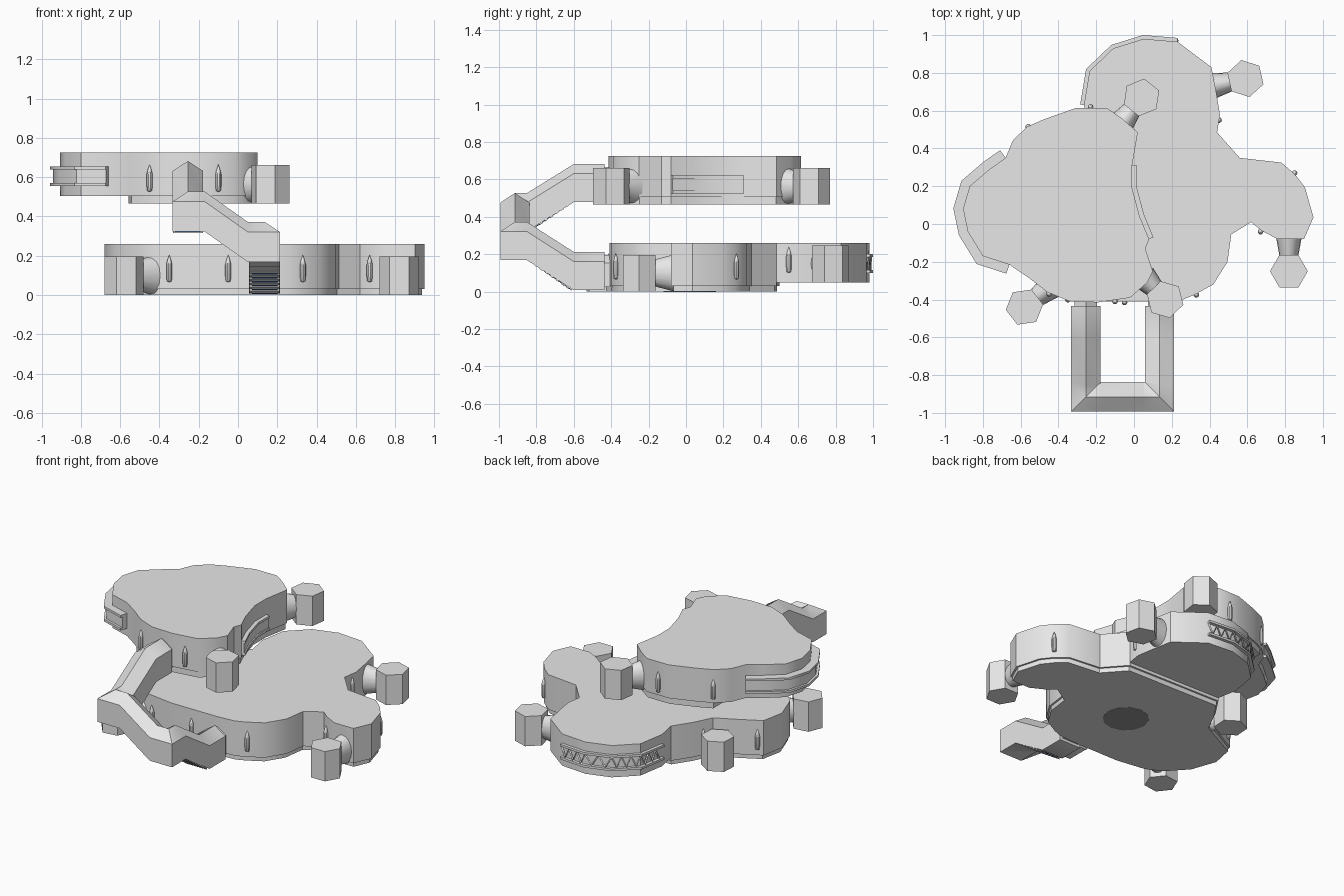
import bpy, bmesh
from math import atan2, cos, sin, radians
from mathutils import Vector, Matrix

if "Cube" in bpy.data.objects:
    bpy.data.objects.remove(bpy.data.objects["Cube"])


def material(name, colour):
    mat = bpy.data.materials.new(name)
    mat.use_nodes = True
    mat.diffuse_color = (*colour, 1)
    mat.node_tree.nodes["Principled BSDF"].inputs["Base Color"].default_value = (*colour, 1)
    return mat


GREY = material("hull grey", (0.8, 0.8, 0.8))
BLUE = material("glass blue", (0.03, 0.1, 0.28))
DARK = material("vent grey", (0.3, 0.3, 0.3))


def finish(name, bm, mat=GREY):
    bmesh.ops.recalc_face_normals(bm, faces=bm.faces)
    mesh = bpy.data.meshes.new(name)
    bm.to_mesh(mesh)
    bm.free()
    mesh.materials.append(mat)
    obj = bpy.data.objects.new(name, mesh)
    bpy.context.collection.objects.link(obj)
    bpy.ops.object.select_all(action='DESELECT')
    obj.select_set(True)
    bpy.context.view_layer.objects.active = obj
    bpy.ops.object.shade_smooth_by_angle(angle=radians(35))
    return obj


def prism(name, outline, bottom, top, mat=GREY):
    bm = bmesh.new()
    face = bm.faces.new([bm.verts.new((x, y, bottom)) for x, y in outline])
    new = bmesh.ops.extrude_face_region(bm, geom=[face])["geom"]
    bmesh.ops.translate(bm, vec=(0, 0, top - bottom),
                        verts=[v for v in new if isinstance(v, bmesh.types.BMVert)])
    return finish(name, bm, mat)


def offset(points, distance, closed=False):
    """Mitred sideways offset, to the right of the walking direction."""
    pts = [Vector(p) for p in points]
    count = len(pts)
    normals = []
    for i in range(count if closed else count - 1):
        d = (pts[(i + 1) % count] - pts[i]).normalized()
        normals.append(Vector((d.y, -d.x)))
    result = []
    for i, p in enumerate(pts):
        before = normals[i - 1] if closed or i > 0 else normals[0]
        after = normals[i] if i < len(normals) else normals[-1]
        result.append(p + (before + after) * distance / (1 + before.dot(after)))
    return result


def strip(name, points, out, bottom, top):
    inner = offset(points, -0.01)
    return prism(name, inner + offset(points, out)[::-1], bottom, top)


def window_band(name, points, out, bottom, top, pane):
    strip(name + "_lower_lip", points, out, bottom, bottom + 0.015)
    strip(name + "_upper_lip", points, out, top - 0.015, top)
    if pane:
        strip(name + "_pane", points, out * 0.7, bottom, top)


# Slab outlines, counter-clockwise
lower = [(0, -.41), (.14, -.41), (.26, -.4), (.32, -.375), (.42, -.32), (.495, -.2),
         (.515, -.055), (.62, .01), (.675, -.035), (.76, -.08), (.9, -.08), (.95, .035),
         (.905, .195), (.85, .265), (.78, .325), (.56, .35), (.44, .485), (.455, .58),
         (.435, .7), (.41, .83), (.23, .965), (.05, .98), (-.11, .93), (-.235, .81),
         (-.265, .63), (-.24, .5), (-.32, .38), (-.38, .26), (-.5, .2), (-.65, .12),
         (-.68, -.03), (-.62, -.2), (-.5, -.33), (-.4, -.38), (-.2, -.41)]
upper = [(-.065, .56), (-.145, .615), (-.305, .615), (-.475, .555), (-.565, .515),
         (-.64, .445), (-.68, .35), (-.765, .29), (-.87, .2), (-.905, .08), (-.88, -.04),
         (-.8, -.17), (-.66, -.215), (-.55, -.29), (-.46, -.36), (-.34, -.41), (-.19, -.415),
         (-.02, -.39), (.07, -.31), (.1, -.25), (.06, -.13), (.08, -.08), (.03, .04),
         (-.01, .19), (-.01, .31), (.02, .485)]

# Slabs with raised window lobes and slightly inset base plates
prism("lower_slab", lower, 0.05, 0.26)
prism("upper_slab", upper, 0.505, 0.725)
lower_base = [p for p in lower if p[1] < 0.51]
upper_base = [p for p in upper if p[0] > -0.6]
prism("lower_rim", lower_base, 0.03, 0.05)
prism("lower_base", offset(lower_base, -0.012, True), 0, 0.03)
prism("upper_base", offset(upper_base, -0.008, True), 0.465, 0.505)

# Window bands
north = [p for p in lower if p[1] > 0.6 and p[0] < 0.3]
west = [p for p in upper if p[0] < -0.65]
east = upper[-5:-1]
window_band("north_window", north, 0.02, 0.1, 0.2, False)
window_band("west_window", west, 0.05, 0.555, 0.655, True)
window_band("east_window", east, 0.025, 0.525, 0.62, True)

# Zigzag truss inside the north window
zigzag = []
edge = offset(north, 0.006)
for a, b in zip(edge, edge[1:]):
    steps = 2 * max(1, round((b - a).length / 0.07))
    for k in range(steps):
        zigzag.append((*a.lerp(b, k / steps), 0.115 if k % 2 else 0.185))
curve = bpy.data.curves.new("north_window_truss", 'CURVE')
curve.dimensions = '3D'
curve.bevel_depth = 0.008
curve.bevel_resolution = 0
curve.materials.append(GREY)
spline = curve.splines.new('POLY')
spline.points.add(len(zigzag) - 1)
for point, co in zip(spline.points, zigzag):
    point.co = (*co, 1)
bpy.context.collection.objects.link(bpy.data.objects.new("north_window_truss", curve))


# Hexagonal towers on flared necks
def tower(name, x, y, z, wall_x, wall_y):
    way = Vector((wall_x - x, wall_y - y, 0))
    turn = atan2(way.y, way.x)
    ring = [turn + radians(30 + 60 * i) for i in range(6)]
    prism(name, [(x + 0.1 * cos(a), y + 0.1 * sin(a)) for a in ring], z, z + 0.197)
    bm = bmesh.new()
    bmesh.ops.create_cone(bm, cap_ends=True, segments=16, radius1=0.05, radius2=0.1,
                          depth=way.length,
                          matrix=Matrix.Translation((x, y, z + 0.1)) @ Matrix.Rotation(turn, 4, 'Z')
                          @ Matrix.Diagonal((1, 0.7, 1, 1)) @ Matrix.Rotation(radians(90), 4, 'Y')
                          @ Matrix.Translation((0, 0, way.length / 2)))
    finish(name + "_neck", bm)


tower("north_tower", .59, .77, .05, .41, .73)
tower("east_tower", .82, -.25, 0, .82, -.06)
tower("south_west_tower", -.58, -.44, 0, -.44, -.33)
tower("west_tower", -.47, .34, 0, -.4, .2)
tower("upper_north_tower", .04, .67, .465, -.07, .53)
tower("upper_south_tower", .165, -.4, .465, .05, -.28)


# Bullet-shaped wall lamps
def lamp(x, y, z):
    bm = bmesh.new()
    profile = [(0, 0), (.012, .005), (.015, .03), (.015, .09), (.009, .115), (0, .14)]
    verts = [bm.verts.new((r, 0, h)) for r, h in profile]
    edges = [bm.edges.new(pair) for pair in zip(verts, verts[1:])]
    bmesh.ops.spin(bm, geom=verts + edges, axis=(0, 0, 1), cent=(0, 0, 0),
                   angle=radians(360), steps=10)
    bmesh.ops.remove_doubles(bm, verts=bm.verts, dist=0.0005)
    bmesh.ops.translate(bm, verts=bm.verts, vec=(x, y, z))
    finish("wall_lamp", bm)


for x, y in [(.33, -.375), (.67, -.04), (.85, .27), (-.35, -.4), (-.05, -.415), (-.62, .14), (-.35, .32)]:
    lamp(x, y, 0.065)
lamp(.45, .55, 0.1)
for x, y in [(-.45, -.37), (-.1, -.41), (-.56, .515), (-.23, .62)]:
    lamp(x, y, 0.525)


# Gabled passage joining the two slabs
def passage(name, path, half, height):
    section = [(-half, -height), (half, -height), (half, height * .5), (0, height), (-half, height * .5)]
    flat = [p[:2] for p in path]
    sides = [offset(flat, s) for s, h in section]
    bm = bmesh.new()
    rings = [[bm.verts.new((*sides[j][i], p[2] + section[j][1])) for j in range(len(section))]
             for i, p in enumerate(path)]
    for a, b in zip(rings, rings[1:]):
        for j in range(len(a)):
            k = (j + 1) % len(a)
            bm.faces.new((a[j], a[k], b[k], b[j]))
    bm.faces.new(rings[0])
    bm.faces.new(rings[-1])
    finish(name, bm)


left_x, right_x = .135, -.255
passage("passage", [(right_x, -.435, .58), (right_x, -.6, .58), (right_x, -.85, .425),
                    (right_x, -.915, .425), (-.17, -.915, .425), (.05, -.915, .27),
                    (left_x, -.915, .27), (left_x, -.85, .27), (left_x, -.6, .11),
                    (left_x, -.435, .11)], 0.078, 0.102)
for name, x, z in [("lower", left_x, .11), ("upper", right_x, .58)]:
    passage(name + "_collar", [(x, -.44, z), (x, -.38, z)], 0.06, 0.085)


# Louvred glass beneath the sloping legs
def sloped_plate(name, x, half, start, end, depth, mat):
    bm = bmesh.new()
    bmesh.ops.create_cube(bm, size=1)
    for v in bm.verts:
        y, z = start if v.co.y < 0 else end
        v.co = (x + v.co.x * 2 * half, y, z + (0.002 if v.co.z > 0 else -depth))
    finish(name, bm, mat)


for name, x, front, back in [("lower", left_x, .168, .008), ("upper", right_x, .323, .478)]:
    a, b = Vector((-.84, front)), Vector((-.61, back))
    sloped_plate(name + "_glass", x, 0.065, a, b, 0.003, BLUE)
    for i in range(8):
        sloped_plate(name + "_louvre", x, 0.076, a.lerp(b, i / 8), a.lerp(b, (i + .5) / 8), 0.007, GREY)

# Round vent under the lower slab
turns = [radians(30 * i) for i in range(12)]
prism("vent", [(.08 + .14 * cos(a), .02 + .14 * sin(a)) for a in turns], 0, 0.008, DARK).location.z = -0.001
